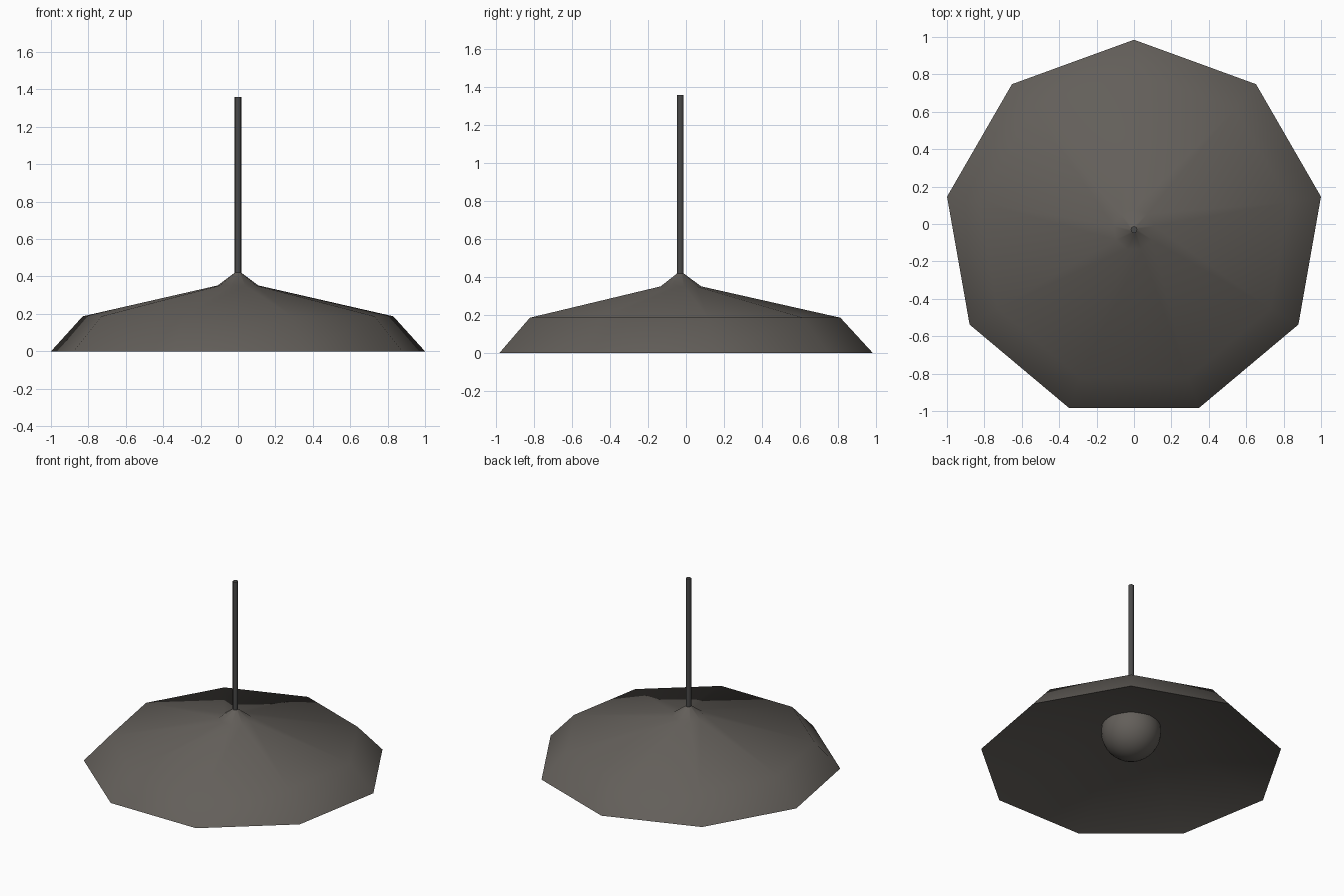
import bpy, bmesh, math

if "Cube" in bpy.data.objects:
    bpy.data.objects.remove(bpy.data.objects["Cube"])

CY = -0.03  # lamp axis


def material(name, color):
    m = bpy.data.materials.new(name)
    m.diffuse_color = (*color, 1)
    m.use_nodes = True
    m.node_tree.nodes["Principled BSDF"].inputs["Base Color"].default_value = m.diffuse_color
    return m


warm_grey = material("dark warm grey", (0.125, 0.114, 0.102))
charcoal = material("charcoal", (0.068, 0.067, 0.066))


def lathe(name, profile, sides, mat, cap=False, smooth_angle=180):
    """Revolve (radius, z) points about the lamp axis."""
    bm = bmesh.new()
    rings = []
    for r, z in profile:
        if r == 0:
            rings.append([bm.verts.new((0, CY, z))] * sides)
            continue
        angles = [math.pi / 2 + 2 * math.pi * i / sides for i in range(sides)]
        rings.append([bm.verts.new((r * math.cos(a), CY + r * math.sin(a), z)) for a in angles])
    for low, high in zip(rings, rings[1:]):
        for i in range(sides):
            j = (i + 1) % sides
            corners = [low[i], low[j], high[j], high[i]]
            bm.faces.new(list(dict.fromkeys(corners)))
    if cap:
        bm.faces.new(rings[-1])
    mesh = bpy.data.meshes.new(name)
    bm.to_mesh(mesh)
    bm.free()
    mesh.materials.append(mat)
    ob = bpy.data.objects.new(name, mesh)
    bpy.context.collection.objects.link(ob)
    bpy.ops.object.select_all(action='DESELECT')
    ob.select_set(True)
    bpy.context.view_layer.objects.active = ob
    bpy.ops.object.shade_smooth_by_angle(angle=math.radians(smooth_angle))
    return ob


# Nine-sided shade
lathe("shade", [(1.015, 0), (0.843, 0.187), (0.11, 0.352), (0.018, 0.42)], 9, warm_grey)

# Shallow underside, rising from the rim to the middle
lathe("shade_underside", [(0, 0.34), (1.015, 0)], 9, warm_grey)

# Hanging rod
lathe("rod", [(0.018, 0.42), (0.018, 1.36)], 9, charcoal, cap=True, smooth_angle=60)

# Round bulb, set into the underside
dome = [(0.2 * math.sin(math.radians(a)), 0.232 - 0.2 * math.cos(math.radians(a)))
        for a in range(0, 111, 10)]
lathe("bulb", dome, 24, warm_grey)
